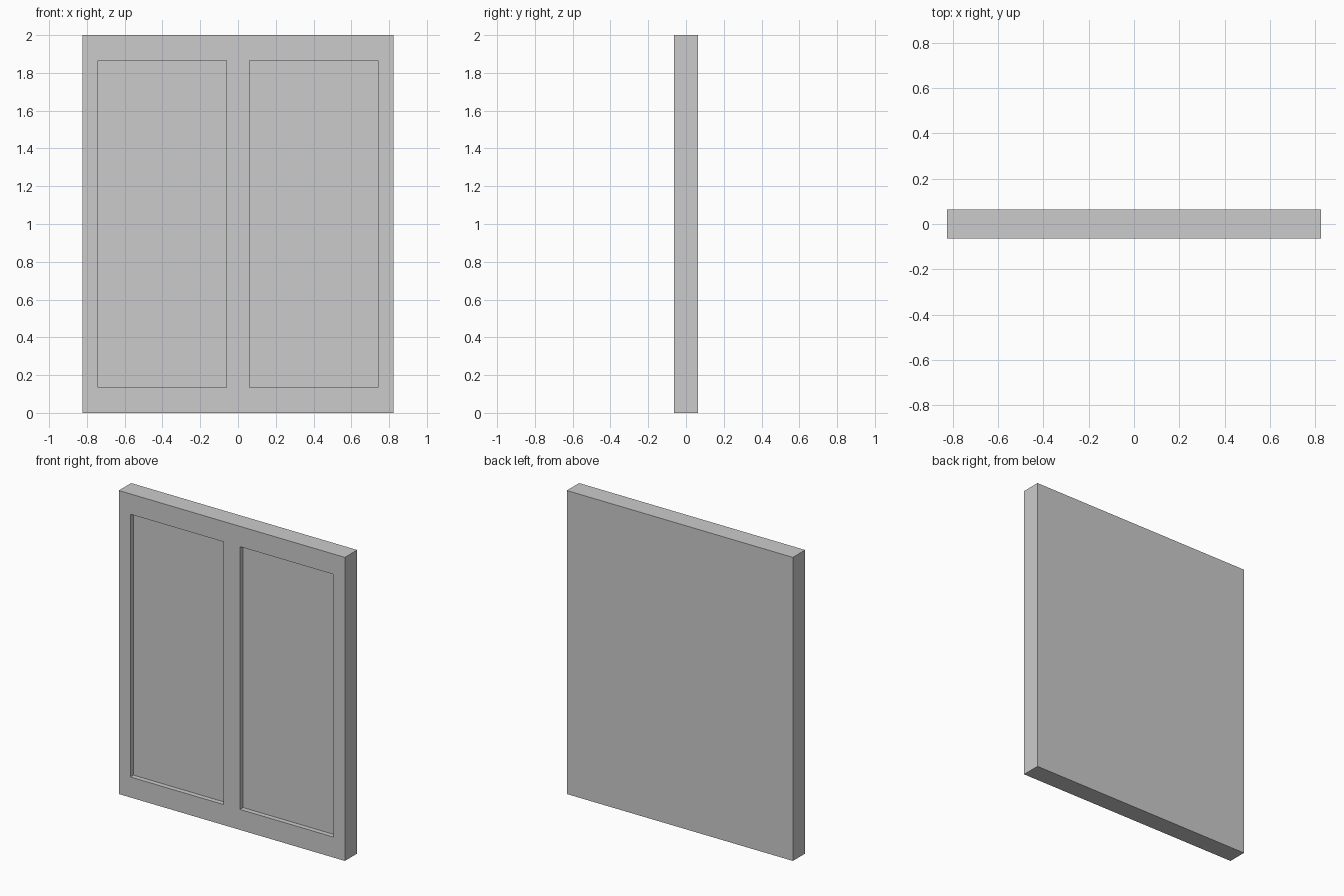
import bpy, bmesh
from mathutils import Matrix, Vector

if "Cube" in bpy.data.objects:
    bpy.data.objects.remove(bpy.data.objects["Cube"])

W, D, H = 1.648, 0.128, 2.0          # overall size
X_IN, X_OUT = 0.06, 0.74             # panel sides, mirrored about x = 0
Z_LOW, Z_HIGH = 0.135, 1.866         # panel bottom and top
RECESS = 0.032

# Solid slab standing on the ground
bm = bmesh.new()
bmesh.ops.create_cube(bm, size=1.0, matrix=Matrix.Translation((0, 0, H / 2)) @ Matrix.Diagonal((W, D, H, 1)))


def cut(co, normal):
    bmesh.ops.bisect_plane(bm, geom=bm.verts[:] + bm.edges[:] + bm.faces[:],
                           plane_co=co, plane_no=normal)


# Mark out the two panels
for x in (-X_OUT, -X_IN, X_IN, X_OUT):
    cut((x, 0, 0), (1, 0, 0))
for z in (Z_LOW, Z_HIGH):
    cut((0, 0, z), (0, 0, 1))


def is_panel(face):
    c = face.calc_center_median()
    return (c.y < -D / 2 + 1e-4 and X_IN < abs(c.x) < X_OUT and Z_LOW < c.z < Z_HIGH)


# Sink the panels into the front face
panels = [f for f in bm.faces if is_panel(f)]
sunk = bmesh.ops.extrude_discrete_faces(bm, faces=panels)["faces"]
for face in sunk:
    bmesh.ops.translate(bm, vec=Vector((0, RECESS, 0)), verts=face.verts[:])

bmesh.ops.recalc_face_normals(bm, faces=bm.faces[:])
mesh = bpy.data.meshes.new("double_panel_board")
bm.to_mesh(mesh)
bm.free()
board = bpy.data.objects.new("double_panel_board", mesh)
bpy.context.collection.objects.link(board)
